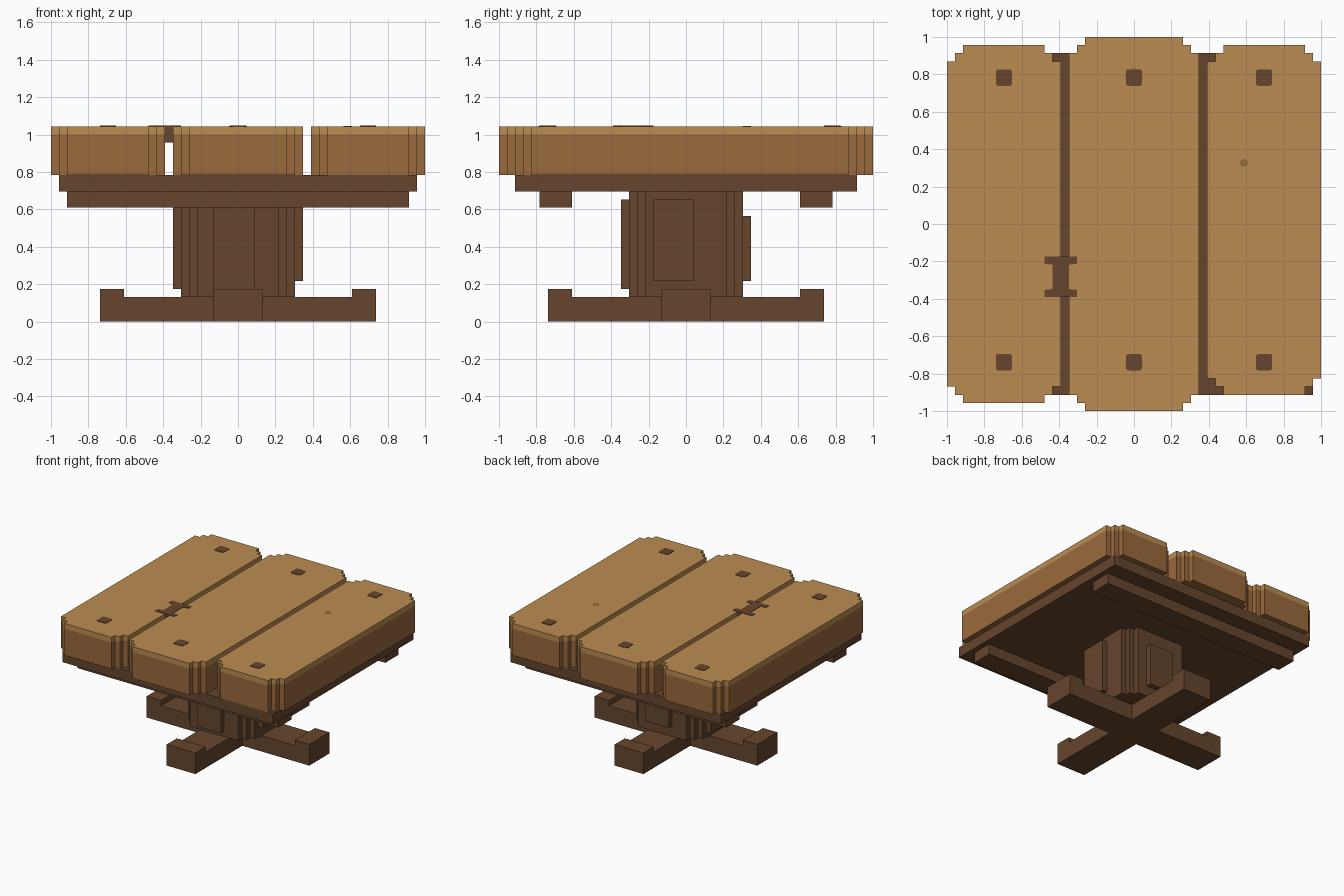
import bpy, bmesh, math

if "Cube" in bpy.data.objects:
    bpy.data.objects.remove(bpy.data.objects["Cube"], do_unlink=True)

U = 2 / 46          # grid unit; all coordinates below are in these units
TOP = 24            # height of the table top


def material(name, rgb):
    lin = [((c / 255 + 0.055) / 1.055) ** 2.4 for c in rgb] + [1]
    m = bpy.data.materials.new(name)
    m.use_nodes = True
    m.diffuse_color = lin
    bsdf = m.node_tree.nodes["Principled BSDF"]
    bsdf.inputs["Base Color"].default_value = lin
    bsdf.inputs["Roughness"].default_value = 0.9
    return m


LIGHT = material("light wood", (187, 140, 82))
MEDIUM = material("medium wood", (154, 106, 61))
DARK = material("dark wood", (102, 70, 45))


def prism(name, outline, levels, mats):
    """Extrude an outline through the levels, one material per band."""
    bm = bmesh.new()
    rings = [[bm.verts.new((x * U, y * U, z * U)) for x, y in outline] for z in levels]
    n = len(outline)
    bm.faces.new(rings[0][::-1])
    for band, (a, b) in enumerate(zip(rings, rings[1:])):
        for i in range(n):
            j = (i + 1) % n
            bm.faces.new((a[i], a[j], b[j], b[i])).material_index = band
    bm.faces.new(rings[-1]).material_index = len(mats) - 1
    bmesh.ops.recalc_face_normals(bm, faces=bm.faces)
    me = bpy.data.meshes.new(name)
    bm.to_mesh(me)
    bm.free()
    for m in mats:
        me.materials.append(m)
    ob = bpy.data.objects.new(name, me)
    bpy.context.collection.objects.link(ob)
    return ob


def box(name, x0, x1, y0, y1, z0, z1, mat=DARK):
    return prism(name, [(x0, y0), (x1, y0), (x1, y1), (x0, y1)], (z0, z1), [mat])


def stepped(x0, x1, y0, y1):
    """Counter-clockwise rectangle with each corner cut in two steps."""
    steps = [(0, 2), (1, 2), (1, 1), (2, 1), (2, 0)]
    return ([(x0 + a, y0 + b) for a, b in steps]
            + [(x1 - a, y0 + b) for a, b in steps[::-1]]
            + [(x1 - a, y1 - b) for a, b in steps]
            + [(x0 + a, y1 - b) for a, b in steps[::-1]])


def disc(name, x, y, r, height):
    pts = [(x + r * math.cos(t * math.tau / 12), y + r * math.sin(t * math.tau / 12))
           for t in range(12)]
    prism(name, pts, (TOP - 0.02, TOP + height), [MEDIUM])


# Three planks with a lighter top layer
for name, x0, x1, y0, y1 in (("right_plank", -23, -9, -22, 22),
                             ("middle_plank", -8, 8, -23, 23),
                             ("left_plank", 9, 23, -21, 22)):
    prism(name, stepped(x0, x1, y0, y1), (18, 23, TOP), [MEDIUM, LIGHT])

# Bed under the planks and its two battens
box("bed", -22, 22, -21, 21, 16, 18)
for name, y in (("front_batten", -16), ("back_batten", 16)):
    box(name, -21, 21, y - 2, y + 2, 14, 16)

# Column with a raised panel on each side
prism("column", stepped(-7, 7, -7, 7), (3, 16), [DARK])
box("front_panel", -3, 2, -8, -7, 4, 15)
box("back_panel", -2, 3, 7, 8, 5, 13)
box("left_panel", 7, 8, -4, 1, 5, 15)
box("right_panel", -8, -7, -1, 4, 4, 15)

# Crossed feet: one notched plan-shaped cross, with raised ends
L, W = 17, 3
cross = [(-W, -L), (W, -L), (W, -W), (L, -W), (L, W), (W, W),
         (W, L), (-W, L), (-W, W), (-L, W), (-L, -W), (-W, -W)]
prism("foot_cross", cross, (0, 3), [DARK])
for s, side in ((-1, "minus"), (1, "plus")):
    a, b = sorted((14 * s, 17 * s))
    box("foot_end_x_" + side, a, b, -W, W, 3, 4)
    box("foot_end_y_" + side, -W, W, a, b, 3, 4)

# Pegs set into the plank ends
c, k = 1, 0.8
peg = [(-k, -c), (k, -c), (c, -k), (c, k), (k, c), (-k, c), (-c, k), (-c, -k)]
for end, y in (("front", -17), ("back", 18)):
    for side, x in (("right", -16), ("middle", 0), ("left", 16)):
        prism(f"{end}_{side}_peg", [(x + px, y + py) for px, py in peg],
              (TOP - 0.02, TOP + 0.08), [DARK])
    disc(end + "_peg_ring", 0, y - 0.05 if y < 0 else y + 0.05, 1.1, 0.04)
disc("knot", 13.5, 7.5, 0.5, 0.05)

# Bow-tie key joining two planks: inlay plate and the block in the gap
half = [(-2, -2.5), (2, -2.5), (2, -1.6), (1, -1.5)]
bow = half + [(1, 1.5), (2, 1.6), (2, 2.5), (-2, 2.5), (-2, 1.6), (-1, 1.5),
              (-1, -1.5), (-2, -1.6)]
prism("key_inlay", [(x - 9, y - 6.5) for x, y in bow], (TOP - 0.02, TOP + 0.08), [DARK])
box("key_block", -9, -8, -9, -4, 22, TOP)
